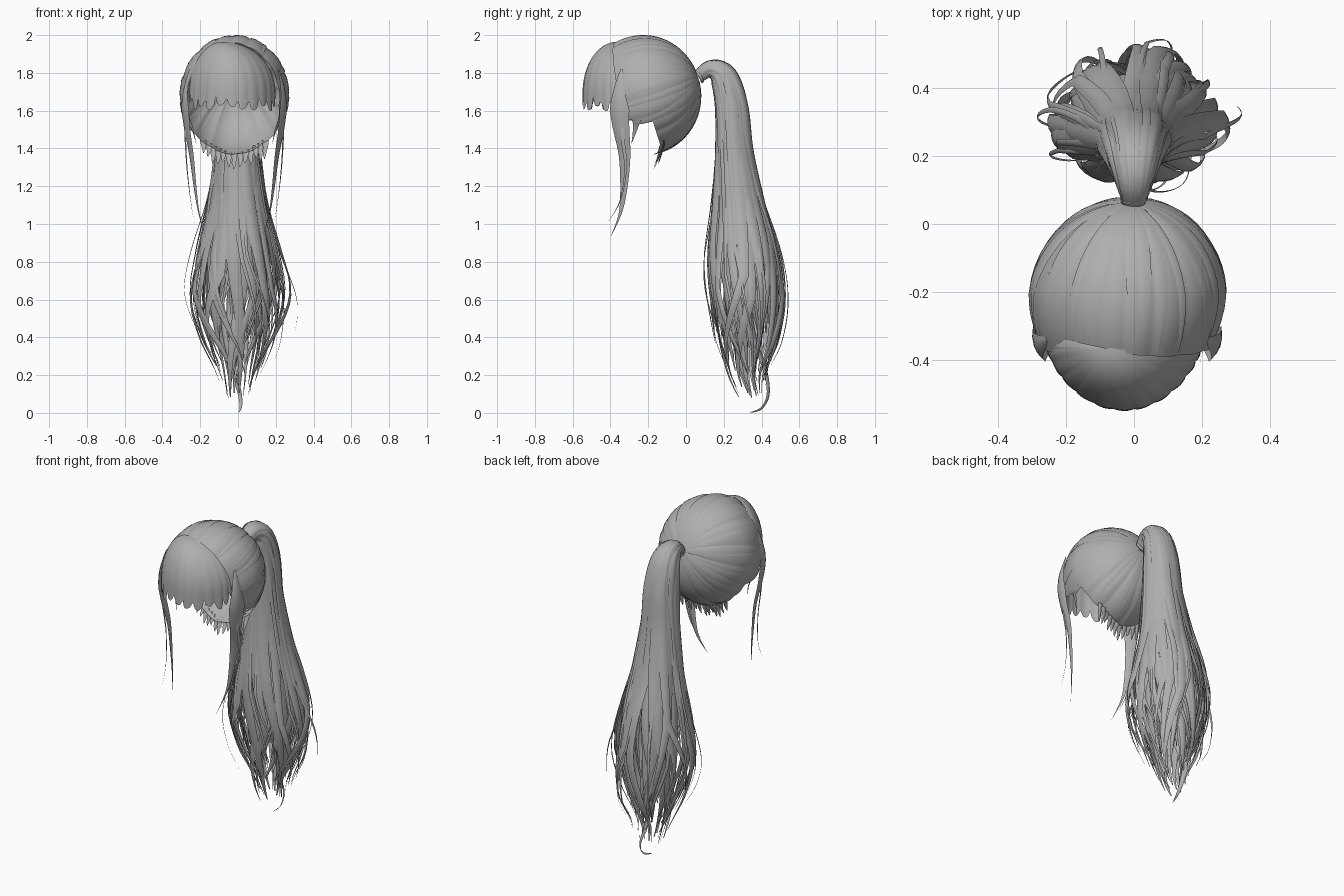
import bpy, math, random
from mathutils import Vector

if "Cube" in bpy.data.objects:
    bpy.data.objects.remove(bpy.data.objects["Cube"])

random.seed(11)
TAU = 2 * math.pi

hair = bpy.data.materials.new("grey hair")
hair.diffuse_color = (0.43, 0.43, 0.43, 1)
hair.use_nodes = True
hair.node_tree.nodes["Principled BSDF"].inputs["Base Color"].default_value = hair.diffuse_color


def make(name, verts, faces, angle=60):
    mesh = bpy.data.meshes.new(name)
    mesh.from_pydata(verts, [], faces)
    mesh.materials.append(hair)
    ob = bpy.data.objects.new(name, mesh)
    bpy.context.collection.objects.link(ob)
    bpy.ops.object.select_all(action='DESELECT')
    ob.select_set(True)
    bpy.context.view_layer.objects.active = ob
    bpy.ops.object.shade_smooth_by_angle(angle=math.radians(angle))
    return ob


def grid(rows, cols, base=0, flip=False):
    faces = [(base + r * cols + c, base + r * cols + c + 1,
              base + (r + 1) * cols + c + 1, base + (r + 1) * cols + c)
             for r in range(rows - 1) for c in range(cols - 1)]
    return [f[::-1] for f in faces] if flip else faces


def spline(keys, t):
    """Smooth curve through key tuples, t in 0..1."""
    f = min(max(t, 0), 0.99999) * (len(keys) - 1)
    i = int(f)
    u = f - i
    a, b, c, d = [Vector(keys[min(max(j, 0), len(keys) - 1)]) for j in range(i - 1, i + 3)]
    return 0.5 * (2 * b + (c - a) * u + (2 * a - 5 * b + 4 * c - d) * u * u
                  + (3 * b - a - 3 * c + d) * u ** 3)


def lerp_keys(keys, x):
    for (x0, y0), (x1, y1) in zip(keys, keys[1:]):
        if x <= x1:
            return y0 + (y1 - y0) * (x - x0) / (x1 - x0)
    return keys[-1][1]


def ribbon(verts, faces, pts, normals, width, bulge=0.3):
    """Arched, tapering lock of hair along a path."""
    n = len(pts)
    base = len(verts)
    for i, p in enumerate(pts):
        tan = (pts[min(i + 1, n - 1)] - pts[max(i - 1, 0)]).normalized()
        side = tan.cross(normals[i]).normalized()
        out = side.cross(tan)
        w = width(i / (n - 1)) / 2
        for k in (-1, -0.5, 0, 0.5, 1):
            verts.append(p + side * k * w + out * (1 - k * k) * w * bulge)
    faces.extend(grid(n, 5, base))


# ---- Scalp cap: meridians gathered at the tie ----
CEN = Vector((-0.02, -0.23, 1.68))
RAD = Vector((0.29, 0.308, 0.318))
POLE, UP = Vector((0.04, 0.95, 0.31)), Vector((0, -0.31, 0.95))
HAIRLINE = [(0, 101), (60, 110), (90, 117), (108, 116), (117, 88), (150, 88), (180, 97)]


def cap_point(phi, theta, lift=1.0):
    d = (POLE * math.cos(theta)
         + (UP * math.cos(phi) + Vector((math.sin(phi), 0, 0))) * math.sin(theta))
    p = CEN + Vector(a * b for a, b in zip(d, RAD)) * lift
    p.x = CEN.x + (p.x - CEN.x) * (1 - 0.4 * max(0, -0.2 - p.y))
    return p


def edge(phi):
    deg = math.degrees(phi) % 360
    return math.radians(lerp_keys(HAIRLINE, min(deg, 360 - deg)))


verts, ROWS, COLS = [], 25, 193
for r in range(ROWS):
    for c in range(COLS):
        phi = TAU * c / (COLS - 1)
        s = r / (ROWS - 1)
        ridge = abs(math.sin(phi * 8 + 0.7 * math.sin(phi * 3) + 0.4 * s))
        verts.append(cap_point(phi, edge(phi) * (0.06 + 0.94 * s), 0.988 + 0.02 * ridge ** 0.8))
make("scalp_cap", verts, grid(ROWS, COLS, flip=True))

# ---- Loose locks lying on the cap ----
verts, faces = [], []
for k in range(30):
    phi = TAU * (k + random.uniform(-0.3, 0.3)) / 30
    end = edge(phi) * random.uniform(0.9, 1.0)
    twist = random.uniform(-0.1, 0.1)
    pts = [cap_point(phi + twist * i / 15, 0.1 + (end - 0.1) * i / 15, 1.004) for i in range(16)]
    w = random.uniform(0.03, 0.06)
    ribbon(verts, faces, pts, [(p - CEN).normalized() for p in pts],
           lambda s, w=w: w * math.sin(math.pi * (0.08 + 0.9 * s)) ** 0.8, 0.12)
make("cap_locks", verts, faces)

# ---- Fringe: fan of pointed locks from the parting ----
APEX = Vector((-0.08, -0.365, 1.965))
verts, ROWS, LOCKS, PER = [], 22, 13, 8
COLS = LOCKS * PER + 1
drops = [random.uniform(1.595, 1.635) for _ in range(LOCKS + 1)]
skew = [random.uniform(0.6, 1.7) for _ in range(LOCKS + 1)]
for r in range(ROWS):
    s = r / (ROWS - 1)
    for c in range(COLS):
        a = math.radians(-100 + 200 * c / (COLS - 1))
        u = ((c % PER) / PER) ** skew[c // PER]
        arch = math.sin(math.pi * u)
        hull = Vector((-0.03 + 0.225 * math.sin(a), -0.36 - 0.185 * math.cos(a) ** 2 ** 0.5
                       if math.cos(a) > 0 else -0.36 - 0.185 * math.cos(a), 0))
        tip = drops[c // PER] + 0.045 * (1 - arch) ** 1.5 + 0.1 * max(0, abs(a) - 1.15)
        bend = min(1, s / 0.7) * math.pi / 2
        h = math.sin(bend) * (1 + 0.02 * arch * s)
        z = 1.70 + 0.265 * math.cos(bend)
        if s > 0.7:
            z = 1.70 + (tip - 1.70) * (s - 0.7) / 0.3
        verts.append((APEX.x + (hull.x - APEX.x) * h, APEX.y + (hull.y - APEX.y) * h, z))
make("fringe", verts, grid(ROWS, COLS, flip=True))

# ---- Side locks framing the face ----
SIDE = [(0.235, -0.34, 1.82), (0.26, -0.355, 1.68), (0.25, -0.345, 1.52), (0.225, -0.325, 1.36),
        (0.205, -0.33, 1.18), (0.185, -0.35, 1.05), (0.15, -0.40, 0.93)]
EAR = [(0.25, -0.26, 1.68), (0.25, -0.26, 1.58), (0.22, -0.27, 1.50), (0.20, -0.29, 1.42)]
WISP = [(0.26, -0.33, 1.70), (0.26, -0.34, 1.5), (0.25, -0.32, 1.3), (0.23, -0.35, 1.12), (0.21, -0.42, 1.0)]
verts, faces = [], []
for sx in (-1, 1):
    for keys, w in ((SIDE, 0.11), (EAR, 0.07), (WISP, 0.025)):
        pts = []
        for i in range(25):
            p = spline(keys, i / 24)
            pts.append(Vector((p.x * sx - 0.02, p.y, p.z)))
        ribbon(verts, faces, pts, [Vector((sx, -0.35, 0))] * 25,
               lambda s, w=w: w * (0.1 + 3.6 * s if s < 0.25 else max(0.02, (1 - s) / 0.75) ** 1.3))
make("side_locks", verts, faces)

# ---- Short tufts hanging at the nape ----
verts, faces = [], []
for k in range(13):
    phi = math.pi + (k - 6) * 0.1
    start = cap_point(phi, edge(phi) - 0.08)
    drop = random.uniform(0.04, 0.10)
    pts = [start + Vector((random.uniform(-.004, .004), -0.025 * i / 5, -drop * i / 5)) for i in range(6)]
    ribbon(verts, faces, pts, [Vector((0, 1, 0))] * 6, lambda s: 0.035 * (1.03 - s) ** 0.6)
make("nape_tufts", verts, faces)

# ---- Ponytail: (y, z, half width, half depth) along its core ----
CORE = [(0.065, 1.78, .032, .032), (0.13, 1.82, .055, .045), (0.20, 1.775, .08, .07),
        (0.24, 1.62, .10, .085), (0.255, 1.38, .115, .095), (0.28, 1.12, .15, .13),
        (0.31, .86, .21, .18), (0.325, .62, .245, .19), (0.33, .40, .195, .165),
        (0.33, .22, .12, .11), (0.37, .06, .07, .07)]


def tail_point(t, ang, rho):
    y, z, rx, ry = spline(CORE, t)
    d = spline(CORE, min(t + 0.01, 1)) - spline(CORE, max(t - 0.01, 0))
    tan = Vector((0, d[0], d[1])).normalized()
    nrm = Vector((0, -tan.z, tan.y))
    out = Vector((math.cos(ang) * rx, 0, 0)) + nrm * math.sin(ang) * ry
    return Vector((0, y, z)) + out * rho, out.normalized()


def tail(name, count, rho0, rho1, wide, flare):
    verts, faces = [], []
    for k in range(count):
        ang = TAU * (k + random.uniform(-0.3, 0.3)) / count
        rho = random.uniform(rho0, rho1)
        end = random.uniform(0.78, 0.98)
        sway, phase = random.uniform(0.1, 0.35), random.uniform(0, TAU)
        puff, curl = random.uniform(-0.2, flare), random.uniform(-1.0, 1.0)
        w = wide * random.uniform(0.7, 1.2)
        pts, nrm = [], []
        for i in range(41):
            s = i / 40
            a = ang + sway * s * math.sin(6 * s + phase) + curl * max(0, s - 0.75) * 4
            wave = 0.12 * s * math.sin(9 * s + phase)
            p, n = tail_point(end * s, a, rho + puff * s ** 3 + wave)
            pts.append(p)
            nrm.append(n)
        ribbon(verts, faces, pts, nrm,
               lambda s, w=w: w * (0.3 + 1.2 * min(1, s / 0.6)) * max(0.02, 1 - max(0, s - 0.55) / 0.45) ** 0.65)
    make(name, verts, faces)


tail("ponytail_outer", 40, 0.86, 1.02, 0.048, 0.15)
tail("ponytail_inner", 24, 0.35, 0.75, 0.05, 0.2)
tail("ponytail_flyaways", 20, 0.95, 1.05, 0.02, 0.4)

# ---- Curled tip at the end of the ponytail ----
TIP = [(0, 0.33, 0.60), (-0.01, 0.36, 0.40), (-0.02, 0.42, 0.22), (0.01, 0.435, 0.10),
       (0.015, 0.40, 0.025), (0.0, 0.34, 0.002)]
verts, faces = [], []
pts = [spline(TIP, i / 24) for i in range(25)]
ribbon(verts, faces, pts, [Vector((0.6, 0.8, 0))] * 25, lambda s: 0.05 * max(0.02, 1 - s) ** 0.7)
make("ponytail_tip", verts, faces)

# ---- Lock wrapped round the root of the ponytail ----
bpy.ops.mesh.primitive_torus_add(location=(0, 0.075, 1.785), rotation=(math.radians(-68), 0, 0),
                                 major_radius=0.032, minor_radius=0.009,
                                 major_segments=24, minor_segments=8)
wrap = bpy.context.object
wrap.name = "tie_wrap"
wrap.data.materials.append(hair)
bpy.ops.object.shade_smooth_by_angle(angle=math.radians(60))
